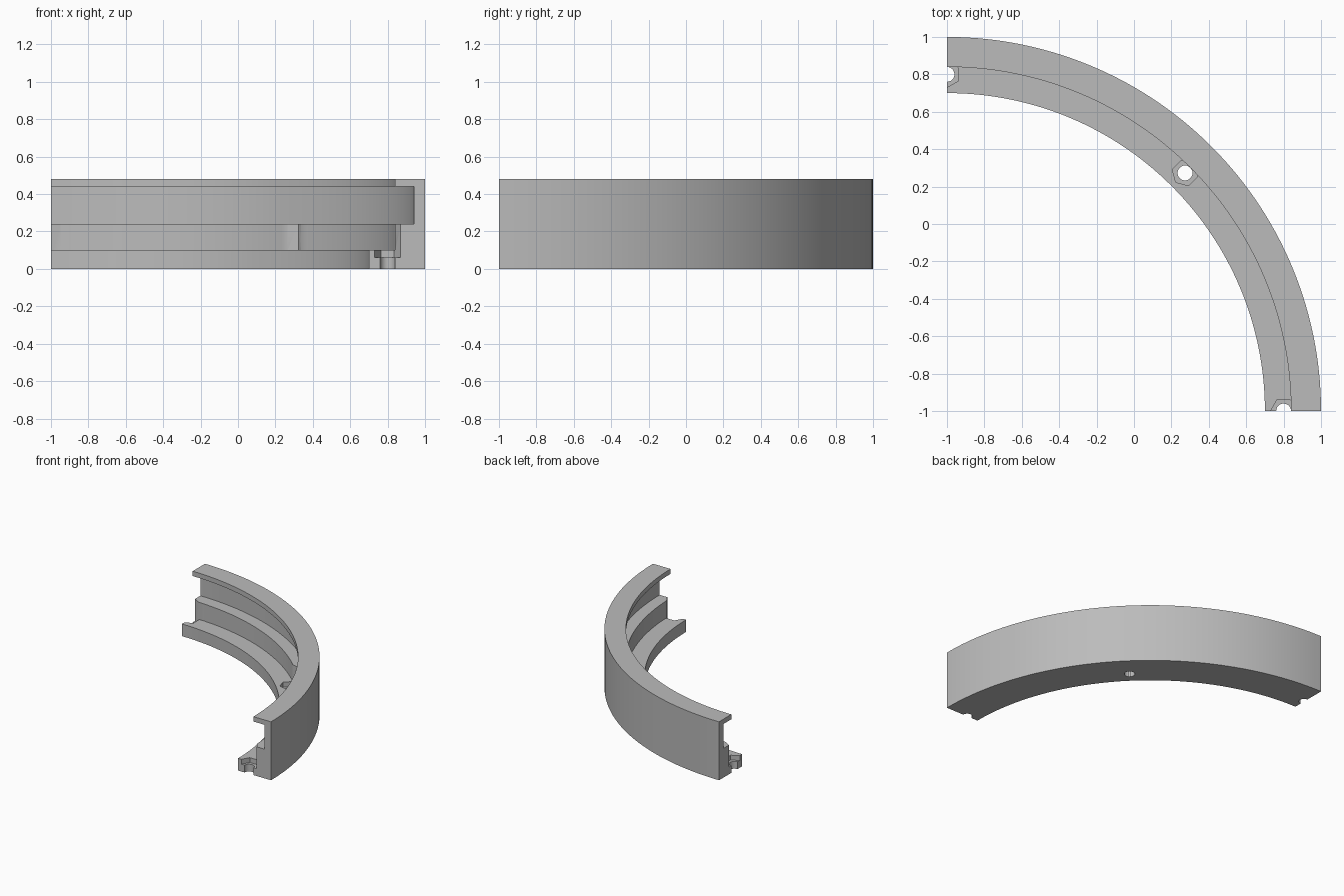
import bpy, bmesh
from math import radians, cos, sin
from mathutils import Matrix, Vector

cube = bpy.data.objects.get("Cube")
if cube:
    bpy.data.objects.remove(cube)

CENTRE = Vector((-1, -1, 0))   # axis of the quarter ring
BOLT_R = 1.8                   # radius of the bolt circle

grey = bpy.data.materials.new("plain grey")
grey.use_nodes = True
colour = (0.5, 0.5, 0.5, 1)
grey.diffuse_color = colour
grey.node_tree.nodes["Principled BSDF"].inputs["Base Color"].default_value = colour


def make_object(name, bm):
    bmesh.ops.recalc_face_normals(bm, faces=bm.faces)
    mesh = bpy.data.meshes.new(name)
    bm.to_mesh(mesh)
    bm.free()
    mesh.materials.append(grey)
    obj = bpy.data.objects.new(name, mesh)
    bpy.context.collection.objects.link(obj)
    return obj


# Stepped rail section (radius, height) swept through a quarter turn
section = [(1.7, 0), (2, 0), (2, 0.48), (1.84, 0.48), (1.84, 0.44),
           (1.94, 0.44), (1.94, 0.24), (1.84, 0.24), (1.84, 0.1), (1.7, 0.1)]
STEPS = 60
bm = bmesh.new()
rings = []
for i in range(STEPS + 1):
    a = radians(90 * i / STEPS)
    rings.append([bm.verts.new(CENTRE + Vector((r * cos(a), r * sin(a), z)))
                  for r, z in section])
for near, far in zip(rings, rings[1:]):
    for j in range(len(section)):
        k = (j + 1) % len(section)
        bm.faces.new((near[j], near[k], far[k], far[j]))
bm.faces.new(rings[0])
bm.faces.new(rings[-1])
rail = make_object("curved_rail", bm)


def cut(name, angle, sides, radius, low, high):
    """Cut an upright prism out of the rail on the bolt circle."""
    a = radians(angle)
    place = (Matrix.Translation(CENTRE) @ Matrix.Rotation(a, 4, 'Z')
             @ Matrix.Translation((BOLT_R, 0, 0)))
    prism = bmesh.new()
    loops = []
    for z in (low, high):
        loops.append([prism.verts.new(place @ Vector((
            radius * cos(radians(360 * i / sides)),
            radius * sin(radians(360 * i / sides)), z))) for i in range(sides)])
    for i in range(sides):
        k = (i + 1) % sides
        prism.faces.new((loops[0][i], loops[0][k], loops[1][k], loops[1][i]))
    for loop in loops:
        prism.faces.new(loop)
    cutter = make_object(name, prism)
    mod = rail.modifiers.new(name, 'BOOLEAN')
    mod.operation = 'DIFFERENCE'
    mod.solver = 'EXACT'
    mod.object = cutter
    bpy.context.view_layer.objects.active = rail
    bpy.ops.object.modifier_apply(modifier=mod.name)
    bpy.data.objects.remove(cutter)


# Hexagonal nut pockets and bolt holes at both ends and the middle
for angle in (0, 45, 90):
    cut("nut_pocket", angle, 6, 0.07, 0.06, 0.3)
    cut("bolt_hole", angle, 24, 0.04, -0.1, 0.2)

# Smooth curved walls, crisp steps
bpy.ops.object.select_all(action='DESELECT')
rail.select_set(True)
bpy.context.view_layer.objects.active = rail
bpy.ops.object.shade_smooth_by_angle(angle=radians(30))
